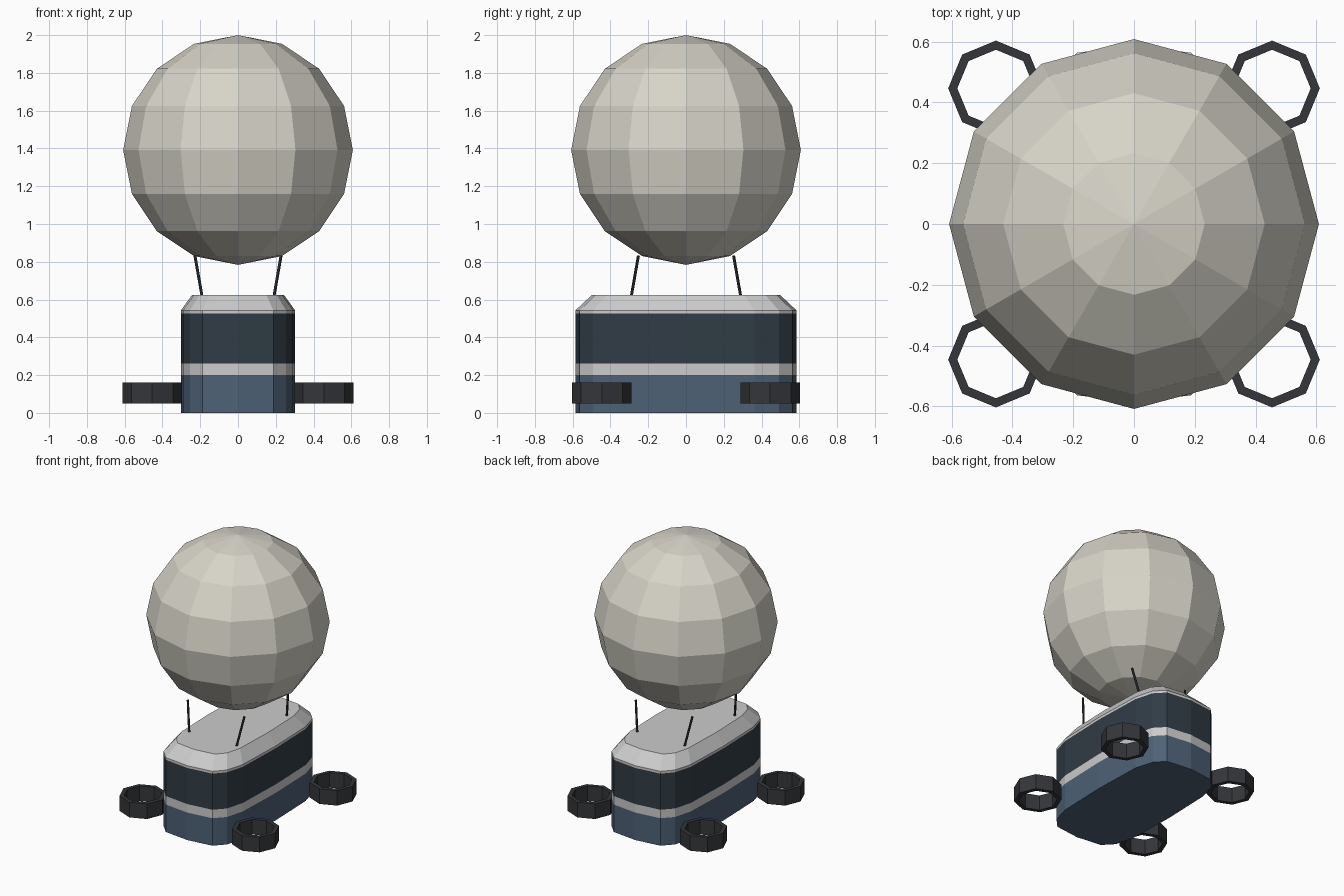
import bpy, bmesh
from math import sin, cos, pi, copysign
from mathutils import Vector

if "Cube" in bpy.data.objects:
    bpy.data.objects.remove(bpy.data.objects["Cube"])


def material(name, rgb):
    m = bpy.data.materials.new(name)
    m.diffuse_color = (*rgb, 1)
    m.use_nodes = True
    m.node_tree.nodes["Principled BSDF"].inputs["Base Color"].default_value = m.diffuse_color
    return m


CREAM = material("cream", (0.68, 0.66, 0.58))
WHITE = material("white", (0.75, 0.75, 0.72))
BLUE = material("blue", (0.075, 0.12, 0.18))
DARK = material("dark_glass", (0.03, 0.045, 0.06))
BLACK = material("dark_grey", (0.035, 0.037, 0.042))


def add_object(name, bm, mat):
    bmesh.ops.recalc_face_normals(bm, faces=bm.faces)
    me = bpy.data.meshes.new(name)
    bm.to_mesh(me)
    bm.free()
    me.materials.append(mat)
    ob = bpy.data.objects.new(name, me)
    bpy.context.collection.objects.link(ob)
    return ob


def outline(rx, ry, n=16):
    """Squared-off ellipse used for the whole gondola."""
    pts = []
    for i in range(n):
        c, s = cos(2 * pi * i / n), sin(2 * pi * i / n)
        pts.append((rx * copysign(abs(c) ** 0.5, c), ry * copysign(abs(s) ** 0.5, s)))
    return pts


def bridge(bm, a, b):
    for i in range(len(a)):
        j = (i + 1) % len(a)
        bm.faces.new((a[i], a[j], b[j], b[i]))


def gondola_part(name, levels, mat):
    """Loft the outline through (rx, ry, z) levels and cap both ends."""
    bm = bmesh.new()
    loops = [[bm.verts.new((x, y, z)) for x, y in outline(rx, ry)] for rx, ry, z in levels]
    for a, b in zip(loops, loops[1:]):
        bridge(bm, a, b)
    bm.faces.new(loops[0])
    bm.faces.new(loops[-1])
    add_object(name, bm, mat)


# Gondola, bottom to top
X, Y = 0.303, 0.586
gondola_part("lower_hull", [(X, Y, 0), (X, Y, 0.2)], BLUE)
gondola_part("hull_stripe", [(X, Y, 0.2), (X, Y, 0.262)], WHITE)
gondola_part("window_band", [(X, Y, 0.262), (X, Y, 0.525)], DARK)
gondola_part("roof", [(X, Y, 0.525), (X, Y, 0.542), (0.243, 0.498, 0.625)], WHITE)

# Balloon
bm = bmesh.new()
bmesh.ops.create_uvsphere(bm, u_segments=12, v_segments=8, radius=0.608)
bmesh.ops.translate(bm, verts=bm.verts, vec=(0, 0, 1.392))
add_object("balloon", bm, CREAM)


# Eight-sided duct ring
def duct(name, cx, cy):
    bm = bmesh.new()
    profile = [(0.157, 0.05), (0.157, 0.16), (0.127, 0.16), (0.127, 0.05)]
    loops = [[bm.verts.new((cx + r * cos(i * pi / 4), cy + r * sin(i * pi / 4), z))
              for i in range(8)] for r, z in profile]
    for k in range(4):
        bridge(bm, loops[k], loops[(k + 1) % 4])
    add_object(name, bm, BLACK)


# Rope between roof and balloon
def rope(name, start, end, radius=0.008):
    a, b = Vector(start), Vector(end)
    d = b - a
    bm = bmesh.new()
    bmesh.ops.create_cone(bm, cap_ends=True, segments=6, radius1=radius,
                          radius2=radius, depth=d.length)
    ob = add_object(name, bm, BLACK)
    ob.location = (a + b) / 2
    ob.rotation_euler = d.to_track_quat('Z', 'Y').to_euler()


for sx, side in ((-1, "left"), (1, "right")):
    for sy, end in ((-1, "front"), (1, "back")):
        duct(f"{end}_{side}_duct", sx * 0.454, sy * 0.446)
        rope(f"{end}_{side}_rope", (sx * 0.19, sy * 0.29, 0.615),
             (sx * 0.228, sy * 0.252, 0.832))
